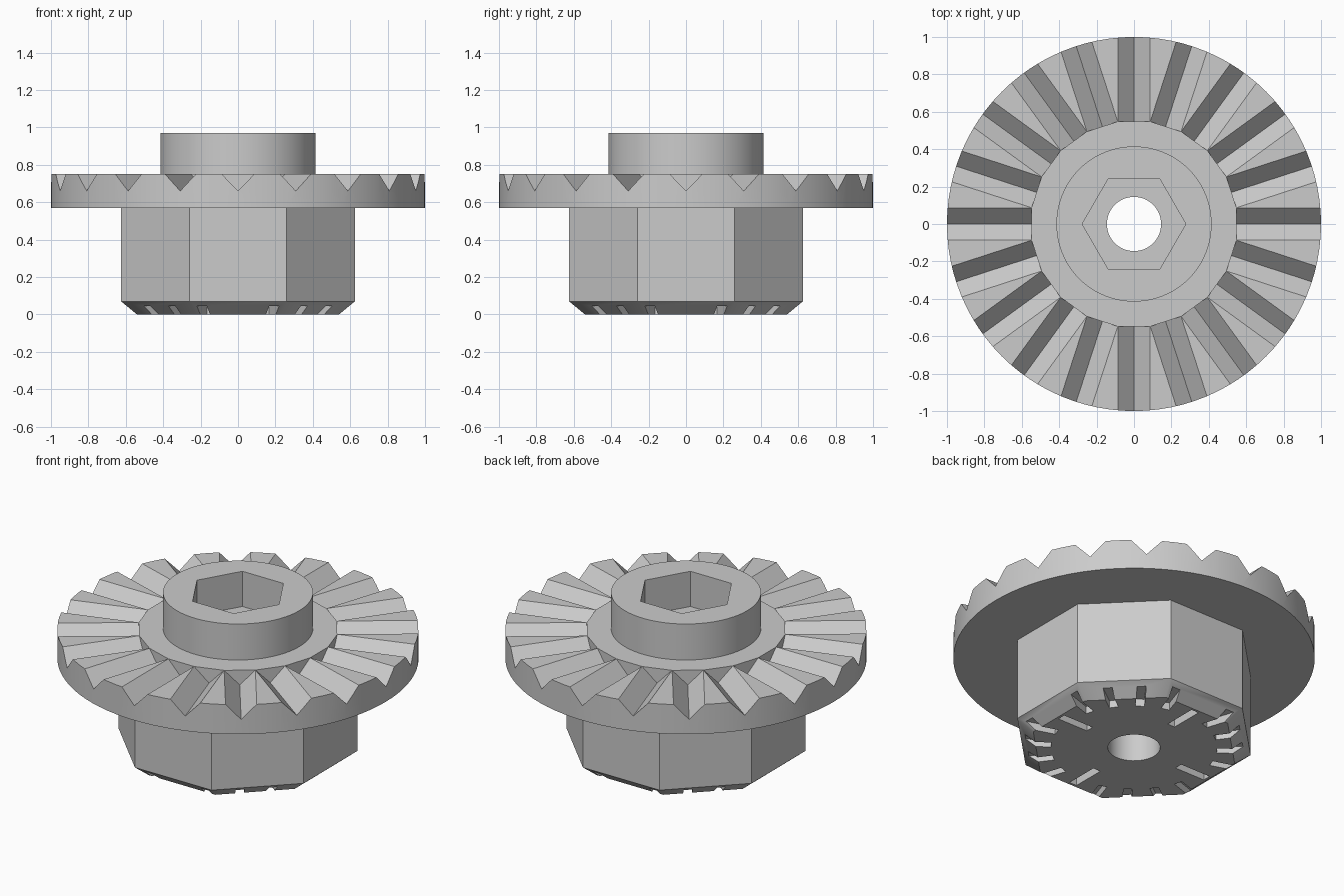
import bpy, bmesh, math
from mathutils import Matrix, Vector

if "Cube" in bpy.data.objects:
    bpy.data.objects.remove(bpy.data.objects["Cube"])

steel = bpy.data.materials.new("grey steel")
steel.diffuse_color = (0.6, 0.6, 0.6, 1)
steel.use_nodes = True
steel.node_tree.nodes["Principled BSDF"].inputs["Base Color"].default_value = steel.diffuse_color


def to_object(name, bm):
    bmesh.ops.recalc_face_normals(bm, faces=bm.faces)
    mesh = bpy.data.meshes.new(name)
    bm.to_mesh(mesh)
    bm.free()
    mesh.materials.append(steel)
    obj = bpy.data.objects.new(name, mesh)
    bpy.context.collection.objects.link(obj)
    return obj


def lathe_prism(name, sides, levels, turn=0.0):
    """Stack of regular polygons: levels are (corner radius, z)."""
    bm = bmesh.new()
    rings = []
    for r, z in levels:
        rings.append([bm.verts.new((r * math.cos(turn + math.tau * i / sides),
                                    r * math.sin(turn + math.tau * i / sides), z))
                      for i in range(sides)])
    bm.faces.new(rings[0][::-1])
    bm.faces.new(rings[-1])
    for a, b in zip(rings, rings[1:]):
        for i in range(sides):
            j = (i + 1) % sides
            bm.faces.new((a[i], a[j], b[j], b[i]))
    return to_object(name, bm)


def radial_cutters(name, profile, spans):
    """Extrude a (y, z) profile along the radius; spans are (angle, r0, r1)."""
    bm = bmesh.new()
    for angle, r0, r1 in spans:
        rot = Matrix.Rotation(angle, 3, 'Z')
        a, b = [[bm.verts.new(rot @ Vector((r, y, z))) for y, z in profile]
                for r in (r0, r1)]
        bm.faces.new(a[::-1])
        bm.faces.new(b)
        n = len(profile)
        for i in range(n):
            j = (i + 1) % n
            bm.faces.new((a[i], a[j], b[j], b[i]))
    return to_object(name, bm)


def combine(target, other, operation):
    other.hide_render = True
    mod = target.modifiers.new(operation.lower(), 'BOOLEAN')
    mod.operation = operation
    mod.solver = 'EXACT'
    mod.object = other
    bpy.context.view_layer.objects.active = target
    bpy.ops.object.modifier_apply(modifier=mod.name)
    bpy.data.objects.remove(other, do_unlink=True)


# Toothed flange disc
gear = lathe_prism("bevel_gear", 96, [(1.0, 0.57), (1.0, 0.75)])

# V grooves between the teeth
STEP = math.tau / 20
groove = [(-0.0865, 0.85), (-0.0865, 0.75), (0, 0.66), (0.0865, 0.75), (0.0865, 0.85)]
combine(gear, radial_cutters("tooth_grooves", groove,
                             [(i * STEP, 0.548, 1.1) for i in range(20)]), 'DIFFERENCE')

# Octagonal hub with chamfered foot, and round collar
k = 1 / math.cos(math.pi / 8)
hub = lathe_prism("octagon_hub", 8,
                  [(0.54 * k, 0), (0.625 * k, 0.07), (0.625 * k, 0.62)], math.pi / 8)
combine(gear, hub, 'UNION')
combine(gear, lathe_prism("collar", 96, [(0.415, 0.65), (0.415, 0.97)]), 'UNION')

# Hexagonal socket and through bore
combine(gear, lathe_prism("hex_socket", 6, [(0.277, 0.755), (0.277, 1.1)]), 'DIFFERENCE')
combine(gear, lathe_prism("bore", 48, [(0.145, -0.1), (0.145, 1.1)]), 'DIFFERENCE')

# Radial slots under the hub: closed on the axes, open at the rim elsewhere
slot = [(-0.025, -0.1), (0.025, -0.1), (0.025, 0.045), (-0.025, 0.045)]
spans = [(i * STEP, 0.32, 0.525) if i % 5 == 0 else (i * STEP, 0.46, 0.75)
         for i in range(20)]
combine(gear, radial_cutters("foot_slots", slot, spans), 'DIFFERENCE')

# Smooth round walls, crisp edges
bpy.ops.object.select_all(action='DESELECT')
gear.select_set(True)
bpy.context.view_layer.objects.active = gear
bpy.ops.object.shade_smooth_by_angle(angle=math.radians(30))
